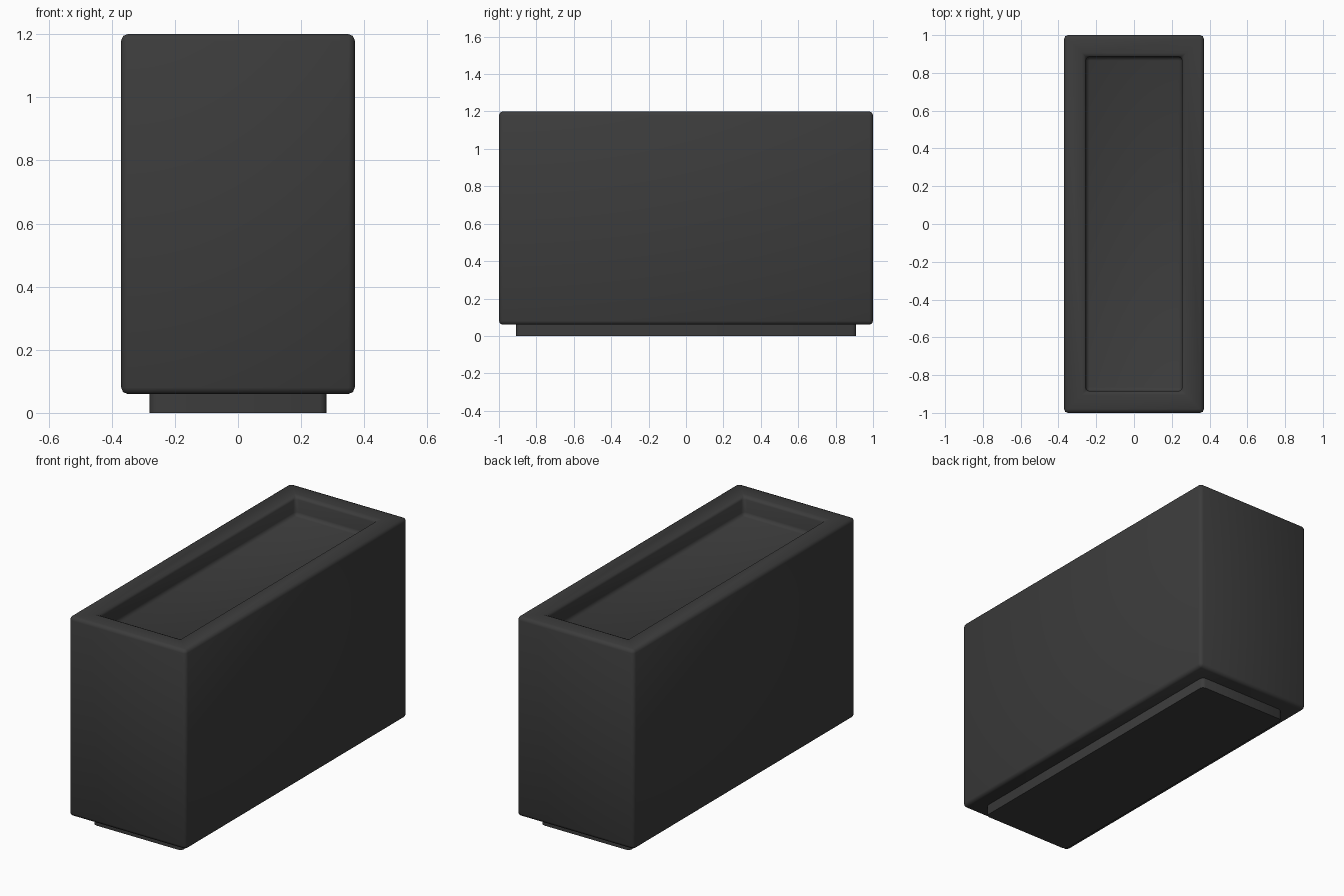
import bpy
import bmesh
import math

if "Cube" in bpy.data.objects:
    bpy.data.objects.remove(bpy.data.objects["Cube"], do_unlink=True)

GREY = (0.045, 0.045, 0.045, 1)
charcoal = bpy.data.materials.new("charcoal")
charcoal.use_nodes = True
charcoal.diffuse_color = GREY
charcoal.node_tree.nodes["Principled BSDF"].inputs["Base Color"].default_value = GREY


def make_box(name, half_x, half_y, bottom, top):
    """Bmesh box given by half widths and its bottom and top heights."""
    bm = bmesh.new()
    bmesh.ops.create_cube(bm, size=2)
    for v in bm.verts:
        v.co.x *= half_x
        v.co.y *= half_y
        v.co.z = top if v.co.z > 0 else bottom
    return bm


def finish(name, bm):
    bmesh.ops.recalc_face_normals(bm, faces=bm.faces)
    mesh = bpy.data.meshes.new(name)
    bm.to_mesh(mesh)
    bm.free()
    mesh.materials.append(charcoal)
    obj = bpy.data.objects.new(name, mesh)
    bpy.context.collection.objects.link(obj)
    bpy.ops.object.select_all(action='DESELECT')
    obj.select_set(True)
    bpy.context.view_layer.objects.active = obj
    bpy.ops.object.shade_smooth_by_angle(angle=math.radians(50))
    return obj


def is_upright(edge):
    a, b = edge.verts
    return abs(a.co.z - b.co.z) > 0.01


# Planter box: inset the top to form the rim, then sink the middle
RIM, DEPTH = 0.115, 0.11
bm = make_box("planter_box", 0.37, 1.0, 0.06, 1.2)
top = max(bm.faces, key=lambda f: f.calc_center_median().z)
bmesh.ops.inset_region(bm, faces=[top], thickness=RIM, use_even_offset=True)
floor = bmesh.ops.extrude_discrete_faces(bm, faces=[top])["faces"][0]
bmesh.ops.translate(bm, verts=floor.verts, vec=(0, 0, -DEPTH))
# Soften every outer and inner corner, leaving the rim mitres alone
soft = [e for e in bm.edges if e.calc_face_angle(0) > 1]
bmesh.ops.bevel(bm, geom=soft, offset=0.02, segments=2, profile=0.5,
                affect='EDGES', clamp_overlap=True)
finish("planter_box", bm)

# Recessed plinth under the box
bm = make_box("plinth", 0.28, 0.91, 0, 0.08)
bmesh.ops.bevel(bm, geom=[e for e in bm.edges if is_upright(e)], offset=0.02,
                segments=2, profile=0.5, affect='EDGES')
finish("plinth", bm)
